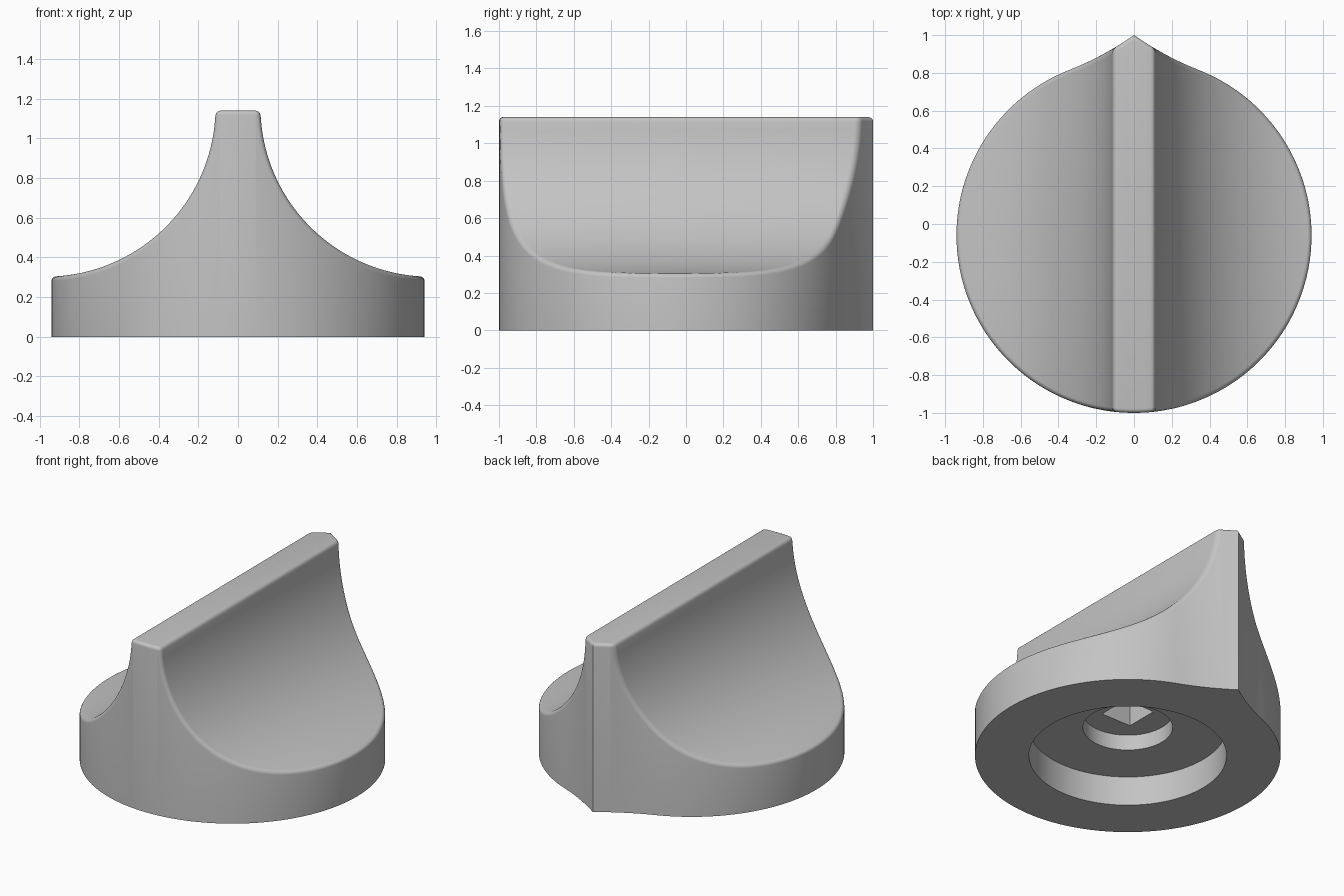
import bpy, bmesh, math

if "Cube" in bpy.data.objects:
    bpy.data.objects.remove(bpy.data.objects["Cube"])

R, CY = 0.94, -0.06            # round base radius and centre
ARC_X, ARC_Z, ARC_R = 0.97, 1.16, 0.857   # scooped side arc
TOP, CORNER, RIM = 1.14, 0.025, 0.022     # ridge height, edge roundings
BEAK = 0.34                    # half width of the pointer beak

grey = bpy.data.materials.new("grey plastic")
grey.diffuse_color = (0.55, 0.55, 0.55, 1)
grey.use_nodes = True
grey.node_tree.nodes["Principled BSDF"].inputs["Base Color"].default_value = grey.diffuse_color


def half_profile(d, s):
    """Right half of the cross-section, inset by s, ending at radius R - d."""
    cx = ARC_X - ARC_R - CORNER
    pts = [(cx * k / 3, TOP - s) for k in range(3)]
    for k in range(6):
        b = math.pi / 2 * (1 - k / 5)
        pts.append((cx + (CORNER - s) * math.cos(b), TOP - CORNER + (CORNER - s) * math.sin(b)))
    r = ARC_R + s
    a0, a1 = 0.06, math.acos((ARC_X - (R - d)) / r)
    n = 48
    for k in range(n + 1):
        a = a0 + (a1 - a0) * math.sin(math.pi / 2 * k / n)
        pts.append((ARC_X - r * math.cos(a), ARC_Z - r * math.sin(a)))
    return pts


def outline(x, d):
    """Front and back y of the plan outline, inset by d."""
    ax = abs(x)
    h = math.sqrt(max(0, (R - d) ** 2 - ax * ax))
    back = CY + h
    if ax < BEAK:
        slope = -0.69 + 0.888 * ax
        back = 1 - 0.69 * ax + 0.444 * ax * ax - d * math.sqrt(1 + slope * slope)
    return CY - h, back


def add_ring(bm, d, s, flat=False):
    """Front and back vertex rows; both share the end vertices."""
    right = half_profile(d, s)
    pts = [(-x, z) for x, z in right[:0:-1]] + right
    front, back = [], []
    for i, (x, z) in enumerate(pts):
        z = 0 if flat else z
        yf, yb = outline(x, d)
        if i in (0, len(pts) - 1):
            v = bm.verts.new((x, CY, z))
            front.append(v)
            back.append(v)
        else:
            front.append(bm.verts.new((x, yf, z)))
            back.append(bm.verts.new((x, yb, z)))
    return front, back


def strip(bm, a, b):
    for i in range(len(a) - 1):
        vs = list(dict.fromkeys((a[i], a[i + 1], b[i + 1], b[i])))
        bm.faces.new(vs)


# Knob body: wall, rounded rim, scooped top and flat underside
bm = bmesh.new()
rings = [add_ring(bm, 0, RIM, flat=True)]
for k in range(6):
    t = math.pi / 2 * k / 5
    rings.append(add_ring(bm, RIM * (1 - math.cos(t)), RIM * (1 - math.sin(t))))
for lo, hi in zip(rings, rings[1:]):
    strip(bm, lo[0], hi[0])
    strip(bm, lo[1], hi[1])
strip(bm, *rings[-1])
bm.faces.new(rings[0][0] + rings[0][1][-2:0:-1])
bmesh.ops.recalc_face_normals(bm, faces=bm.faces)
mesh = bpy.data.meshes.new("knob_body")
bm.to_mesh(mesh)
bm.free()
knob = bpy.data.objects.new("knob_body", mesh)
bpy.context.collection.objects.link(knob)
mesh.materials.append(grey)


def cut(name, radius, top, sides, turn=0):
    """Sink a hole into the underside up to the given height."""
    bpy.ops.mesh.primitive_cylinder_add(vertices=sides, radius=radius, depth=top + 0.2,
                                        location=(0, CY, (top - 0.2) / 2), rotation=(0, 0, turn))
    cutter = bpy.context.object
    cutter.name = name
    cutter.hide_render = True
    cutter.data.materials.append(grey)
    bpy.ops.object.select_all(action='DESELECT')
    knob.select_set(True)
    bpy.context.view_layer.objects.active = knob
    mod = knob.modifiers.new(name, 'BOOLEAN')
    mod.operation, mod.solver, mod.object = 'DIFFERENCE', 'EXACT', cutter
    bpy.ops.object.modifier_apply(modifier=mod.name)
    bpy.data.objects.remove(cutter)


# Underside: wide recess, round collar hole, square shaft socket
cut("recess", 0.608, 0.2, 96)
cut("collar_hole", 0.276, 0.305, 64)
cut("shaft_socket", 0.112 * math.sqrt(2), 0.7, 4, math.pi / 4)

bpy.ops.object.shade_smooth_by_angle(angle=math.radians(30))
